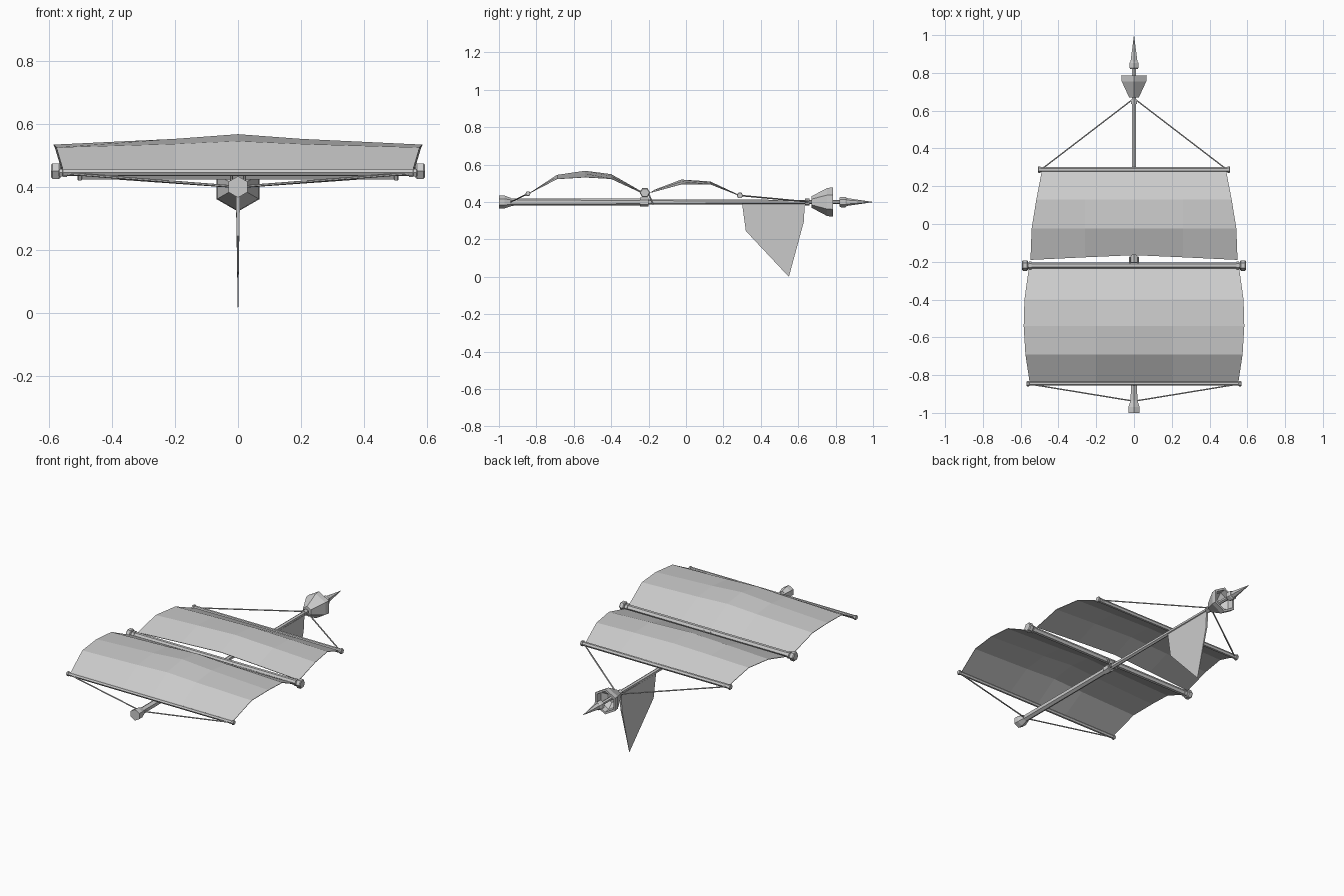
import bpy
import bmesh
import math
from mathutils import Vector

if "Cube" in bpy.data.objects:
    bpy.data.objects.remove(bpy.data.objects["Cube"], do_unlink=True)

grey = bpy.data.materials.new("plain grey")
grey.use_nodes = True
grey.diffuse_color = (0.6, 0.6, 0.6, 1)
grey.node_tree.nodes["Principled BSDF"].inputs["Base Color"].default_value = (0.6, 0.6, 0.6, 1)


def finish(name, bm, recalc=True):
    if recalc:
        bmesh.ops.recalc_face_normals(bm, faces=bm.faces)
    mesh = bpy.data.meshes.new(name)
    bm.to_mesh(mesh)
    bm.free()
    mesh.materials.append(grey)
    obj = bpy.data.objects.new(name, mesh)
    bpy.context.collection.objects.link(obj)
    return obj


def turned(name, start, direction, profile, up=(0, 0, 1), sides=6):
    """Faceted solid of (distance, radius) rings; one corner points along up."""
    start, axis = Vector(start), Vector(direction).normalized()
    side = axis.cross(Vector(up)).normalized()
    top = side.cross(axis)
    bm = bmesh.new()
    rings = []
    for dist, radius in profile:
        ring = []
        for i in range(sides):
            a = math.tau * i / sides
            ring.append(bm.verts.new(start + axis * dist + radius * (top * math.cos(a) + side * math.sin(a))))
        rings.append(ring)
    for low, high in zip(rings, rings[1:]):
        for i in range(sides):
            j = (i + 1) % sides
            bm.faces.new((low[i], low[j], high[j], high[i]))
    bm.faces.new(rings[0])
    bm.faces.new(rings[-1])
    return finish(name, bm)


def along_mast(name, profile):
    return turned(name, (0, 0, 0.4), (0, 1, 0), profile)


# Mast, laid along y, with foot, collars, lookout cup and spear tip
along_mast("lower_mast", [(-0.95, 0.02), (-0.2, 0.018)])
along_mast("upper_mast", [(-0.2, 0.014), (0.84, 0.011)])
along_mast("mast_foot", [(-1, 0.034), (-0.97, 0.034), (-0.935, 0.022)])
along_mast("yard_collar", [(-0.245, 0.024), (-0.2, 0.024)])
along_mast("rope_collar", [(0.635, 0.019), (0.66, 0.019)])
along_mast("lookout_cup", [(0.67, 0.03), (0.755, 0.075), (0.785, 0.078), (0.785, 0.064),
                           (0.75, 0.06), (0.72, 0.03)])
along_mast("tip_collar", [(0.82, 0.022), (0.828, 0.028), (0.852, 0.028), (0.86, 0.022)])
along_mast("spear_tip", [(0.86, 0.021), (1, 0.0005)])


# Cross yards with end caps
def yard(name, y, z, half, radius, cap_radius, cap_length):
    turned(name, (0, y, z), (1, 0, 0), [(-half, radius), (half, radius)], up=(0, 1, 0))
    for label, s in (("left", 1), ("right", -1)):
        inner, b = half - cap_length, cap_length * 0.15
        turned(f"{name}_{label}_cap", (0, y, z), (s, 0, 0),
               [(inner, cap_radius * 0.85), (inner + b, cap_radius),
                (half - b, cap_radius), (half, cap_radius * 0.85)], up=(0, 1, 0))


yard("front_yard", -0.845, 0.445, 0.568, 0.011, 0.014, 0.014)
yard("middle_yard", -0.22, 0.45, 0.592, 0.017, 0.028, 0.03)
yard("back_yard", 0.288, 0.435, 0.508, 0.013, 0.017, 0.014)
for label, s in (("left", 1), ("right", -1)):
    turned(f"middle_yard_{label}_ring", (0, -0.22, 0.45), (s, 0, 0),
           [(0.542, 0.021), (0.555, 0.021)], up=(0, 1, 0))

# Lashing that ties the middle yard to the mast
for label, s in (("left", 1), ("right", -1)):
    turned(f"{label}_lashing", (s * 0.021, -0.205, 0.455), (0, 0.03, -0.07),
           [(0, 0.005), (0.076, 0.005)], up=(1, 0, 0))


# Billowed sails: rows give y, centre z, edge z, half width
def sail(name, rows, crease, bow):
    bm = bmesh.new()
    grid = []
    for y, mid, edge, half in rows:
        line = []
        for x, t in ((-half, 1), (-crease, 0.45), (0, 0), (crease, 0.45), (half, 1)):
            shift = bow * (1 - t) if y == rows[0][0] else 0
            line.append(bm.verts.new((x, y + shift, mid + (edge - mid) * t)))
        grid.append(line)
    for a, b in zip(grid, grid[1:]):
        for i in range(4):
            bm.faces.new((a[i], a[i + 1], b[i + 1], b[i]))
    obj = finish(name, bm, False)
    cloth = obj.modifiers.new("cloth", "SOLIDIFY")
    cloth.thickness = 0.003


sail("front_sail", [(-0.835, 0.45, 0.45, 0.553), (-0.69, 0.545, 0.525, 0.575),
                    (-0.54, 0.567, 0.534, 0.584), (-0.4, 0.549, 0.526, 0.58),
                    (-0.235, 0.455, 0.45, 0.557)], 0.2, 0)
sail("back_sail", [(-0.19, 0.467, 0.452, 0.548), (-0.025, 0.52, 0.497, 0.542),
                   (0.13, 0.51, 0.497, 0.517), (0.28, 0.44, 0.438, 0.488)], 0.26, 0.025)

# Hanging pennant, thicker along the mast and thin at its point
bm = bmesh.new()
outline = [(0.3, 0.39, 0.007), (0.635, 0.39, 0.007), (0.63, 0.295, 0.005),
           (0.55, 0, 0.0005), (0.32, 0.245, 0.004)]
sides = [[bm.verts.new((s * t, y, z)) for y, z, t in outline] for s in (1, -1)]
for loop in sides:
    bm.faces.new(loop)
for i in range(len(outline)):
    j = (i + 1) % len(outline)
    bm.faces.new((sides[0][i], sides[0][j], sides[1][j], sides[1][i]))
finish("pennant", bm)


# Stay ropes from the mast to the yard ends
def rope(name, start, end):
    span = Vector(end) - Vector(start)
    turned(name, start, span, [(0, 0.004), (span.length, 0.004)])


for label, s in (("left", 1), ("right", -1)):
    rope(f"back_{label}_rope", (0, 0.665, 0.4), (s * 0.492, 0.288, 0.435))
    rope(f"front_{label}_rope", (0, -0.938, 0.4), (s * 0.55, -0.848, 0.443))
